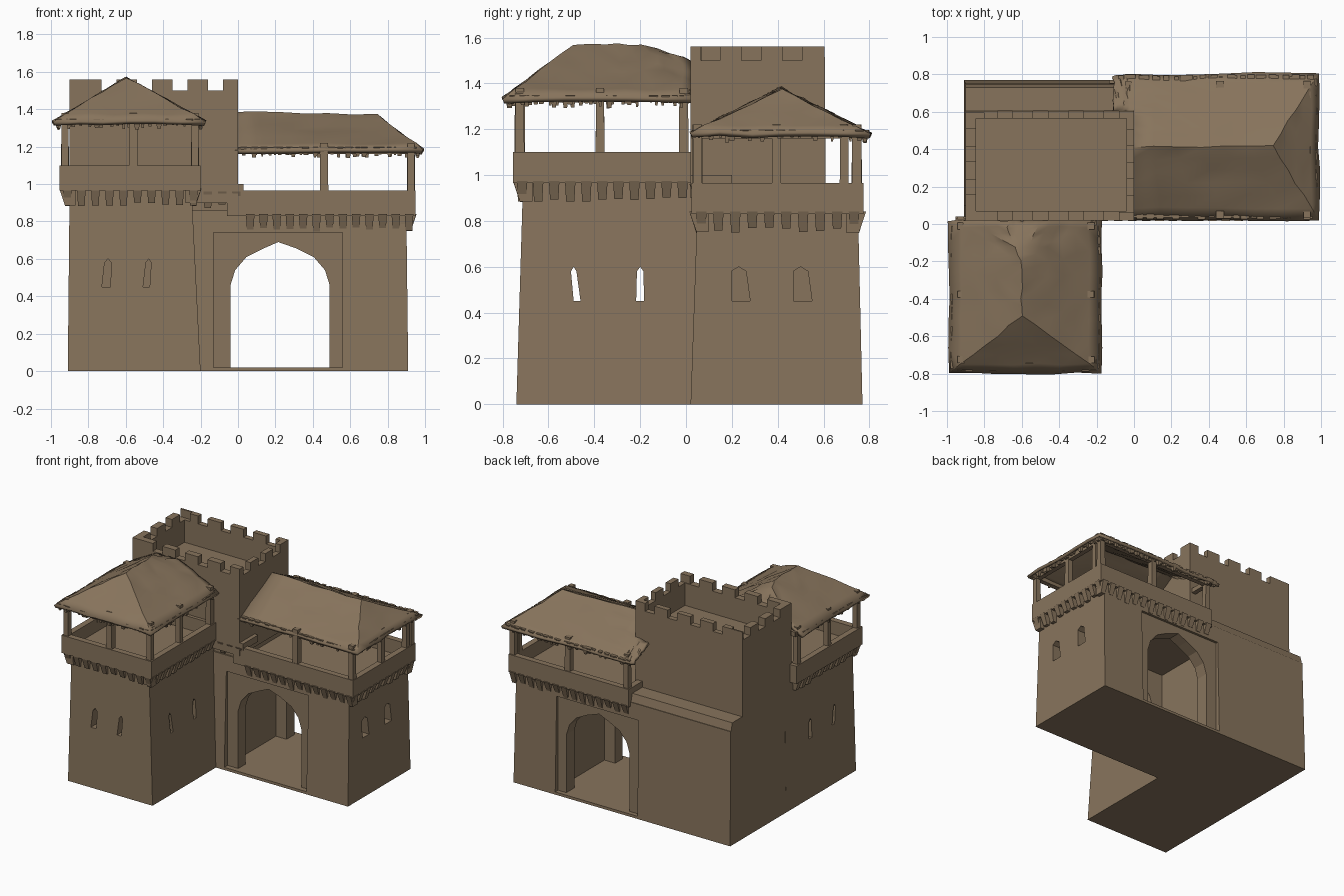
import bpy, bmesh, random
from mathutils import Vector

random.seed(4)
if "Cube" in bpy.data.objects:
    bpy.data.objects.remove(bpy.data.objects["Cube"], do_unlink=True)

stone = bpy.data.materials.new("brown_stone")
stone.use_nodes = True
COLOUR = (0.245, 0.175, 0.108, 1)
stone.diffuse_color = COLOUR
stone.node_tree.nodes["Principled BSDF"].inputs["Base Color"].default_value = COLOUR


def finish(name, bm):
    bmesh.ops.recalc_face_normals(bm, faces=bm.faces)
    mesh = bpy.data.meshes.new(name)
    bm.to_mesh(mesh)
    bm.free()
    mesh.materials.append(stone)
    ob = bpy.data.objects.new(name, mesh)
    bpy.context.collection.objects.link(ob)
    return ob


def block(bm, low, high, z0, z1):
    """Box between two (x0, x1, y0, y1) rectangles, so walls can lean."""
    ring = []
    for (x0, x1, y0, y1), z in ((low, z0), (high, z1)):
        ring.append([bm.verts.new((x, y, z)) for x, y in
                     ((x0, y0), (x1, y0), (x1, y1), (x0, y1))])
    a, b = ring
    bm.faces.new(a[::-1])
    bm.faces.new(b)
    for i in range(4):
        j = (i + 1) % 4
        bm.faces.new((a[i], a[j], b[j], b[i]))


def make_block(name, low, z0, z1, high=None):
    bm = bmesh.new()
    block(bm, low, high or low, z0, z1)
    return finish(name, bm)


def prism(name, points, axis, start, end):
    """Outline in (side, z) pushed along x or y."""
    bm = bmesh.new()
    face = bm.faces.new([bm.verts.new((start, s, z) if axis == "x" else (s, start, z))
                         for s, z in points])
    out = bmesh.ops.extrude_face_region(bm, geom=[face])
    move = Vector((end - start, 0, 0)) if axis == "x" else Vector((0, end - start, 0))
    bmesh.ops.translate(bm, vec=move, verts=[v for v in out["geom"]
                                             if isinstance(v, bmesh.types.BMVert)])
    return finish(name, bm)


def carve(ob, cutters):
    for c in cutters:
        mod = ob.modifiers.new("cut", "BOOLEAN")
        mod.operation = "DIFFERENCE"
        mod.solver = "EXACT"
        mod.object = c
    graph = bpy.context.evaluated_depsgraph_get()
    mesh = bpy.data.meshes.new_from_object(ob.evaluated_get(graph))
    ob.modifiers.clear()
    ob.data = mesh
    for c in cutters:
        bpy.data.objects.remove(c, do_unlink=True)


def slit(centre, width, lean=0.01):
    w = width / 2
    return [(centre - w, 0.45), (centre + w, 0.45), (centre + w * 0.8 - lean, 0.58),
            (centre - lean, 0.60), (centre - w * 0.8 - lean, 0.58)]


# Gatehouse with a vaulted hall, arches on both sides and window niches
gate = make_block("gatehouse", (-0.91, 0.91, 0.02, 0.77), 0, 0.86, (-0.9, 0.9, 0.05, 0.75))
half = [(0.265, 0.02), (0.265, 0.46), (0.24, 0.54), (0.18, 0.61), (0.09, 0.655)]
mid = 0.225
arch = ([(mid + s, z) for s, z in half] + [(mid - 0.01, 0.69)]
        + [(mid - s, z) for s, z in half[::-1]])
carve(gate, [
    make_block("front_panel", (-0.13, 0.56, -0.1, 0.06), 0.02, 0.74),
    make_block("back_panel", (-0.13, 0.56, 0.735, 0.9), 0.02, 0.74),
    make_block("hall", (-0.13, 0.58, 0.15, 0.64), 0.02, 0.74),
    prism("archway", arch, "y", -0.2, 1),
    prism("niche", slit(0.24, 0.08), "x", 0.84, 1),
    prism("niche", slit(0.51, 0.08), "x", 0.84, 1)])

# Lower tower with arrow slits
tower = make_block("tower", (-0.91, -0.2, -0.74, 0.1), 0, 1.0, (-0.9, -0.25, -0.71, 0.1))
carve(tower, [
    prism("slits", slit(-0.475, 0.03, 0.015), "x", -1.1, 0),
    prism("slits", slit(-0.2, 0.035, 0), "x", -1.1, 0),
    prism("niche", slit(-0.705, 0.045, -0.01), "y", -0.9, -0.66),
    prism("niche", slit(-0.49, 0.035, -0.012), "y", -0.9, -0.66)])

# Keep with open battlements and a ledge behind it
make_block("back_ledge", (-0.9, -0.06, 0.06, 0.75), 0.84, 0.92, (-0.9, -0.06, 0.06, 0.73))
keep = make_block("keep", (-0.9, 0.0, 0.02, 0.61), 0.9, 1.56, (-0.9, 0.0, 0.02, 0.605))
cuts = [make_block("inside", (-0.845, -0.04, 0.07, 0.565), 1.33, 1.7)]
for i in range(4):
    x = -0.12 - 0.19 * i
    cuts.append(make_block("gap", (x - 0.04, x + 0.04, -0.1, 0.8), 1.5, 1.7))
for i in range(3):
    y = 0.107 + 0.178 * i
    cuts.append(make_block("gap", (-0.1, 0.1, y - 0.042, y + 0.042), 1.5, 1.7))
    y += 0.09
    cuts.append(make_block("gap", (-1, -0.8, y - 0.04, y + 0.04), 1.5, 1.7))
carve(keep, cuts)
make_block("keep_footing", (-0.22, 0.03, 0.02, 0.2), 0.95, 1.0)


# Parapets, posts and beams of the two roofed galleries
def gallery(name, rect, floor, base, rail, eave, posts):
    x0, x1, y0, y1 = rect
    t = 0.045
    wall = make_block(name + "_parapet", rect, base, rail)
    carve(wall, [make_block("well", (x0 + t, x1 - t, y0 + t, y1 - t), floor, rail + 1)])
    bm = bmesh.new()
    for px, py in posts:
        r = random.uniform(0.019, 0.024)
        block(bm, (px - r, px + r, py - r, py + r),
              (px - r * 0.9, px + r * 0.9, py - r * 0.9, py + r * 0.9), rail - 0.03, eave + 0.04)
    finish(name + "_posts", bm)
    bm = bmesh.new()
    for r in ((x0, x1, y0 + 0.01, y0 + t), (x0, x1, y1 - t, y1 - 0.01),
              (x0 + 0.01, x0 + t, y0, y1), (x1 - t, x1 - 0.01, y0, y1)):
        block(bm, r, r, eave - 0.02, eave + 0.015)
    finish(name + "_beams", bm)


gallery("tower_gallery", (-0.955, -0.2, -0.755, 0.04), 1.0, 0.965, 1.1, 1.34,
        [(x, y) for x in (-0.925, -0.23) for y in (-0.725, -0.375, -0.01)]
        + [(-0.56, -0.725)])
gallery("gate_gallery", (-0.06, 0.95, 0.025, 0.775), 0.86, 0.83, 0.965, 1.18,
        [(x, y) for x in (0.46, 0.925) for y in (0.05, 0.745)]
        + [(0.925, 0.395), (-0.03, 0.745), (0.925, 0.69)])


# Tapered corbels under the parapets
def corbels(name, start, end, out, top, drop=0.085, step=0.072):
    a, b, o = Vector(start), Vector(end), Vector(out)
    along = (b - a).normalized()
    n = max(1, round((b - a).length / step))
    bm = bmesh.new()
    for i in range(n):
        c = a.lerp(b, (i + 0.5) / n)
        d = drop * random.uniform(0.8, 1.1)
        rects = []
        for width, depth in ((0.018, 0.025), (0.023, 0.055)):
            pts = [c + along * s * width + o * f for s in (-1, 1) for f in (-0.03, depth)]
            xs, ys = [p.x for p in pts], [p.y for p in pts]
            rects.append((min(xs), max(xs), min(ys), max(ys)))
        block(bm, rects[0], rects[1], top - d, top)
    finish(name, bm)


corbels("tower_front_corbels", (-0.95, -0.7), (-0.2, -0.7), (0, -1), 0.975)
corbels("tower_left_corbels", (-0.9, -0.75), (-0.9, 0.02), (-1, 0), 0.975)
corbels("tower_right_corbels", (-0.25, -0.75), (-0.25, 0.02), (1, 0), 0.975)
corbels("keep_corbels", (-0.2, 0.07), (0.03, 0.07), (0, -1), 0.96)
corbels("gate_front_corbels", (0.03, 0.07), (0.95, 0.07), (0, -1), 0.84)
corbels("gate_side_corbels", (0.9, 0.03), (0.9, 0.77), (1, 0), 0.84)
corbels("gate_back_corbels", (-0.06, 0.73), (0.95, 0.73), (0, 1), 0.84)


# Uneven thatched roofs
def roof(name, points, faces):
    bm = bmesh.new()
    vs = [bm.verts.new(p) for p in points]
    for f in faces:
        bm.faces.new([vs[i] for i in f])
    bmesh.ops.subdivide_edges(bm, edges=bm.edges[:], cuts=5, use_grid_fill=True)
    bmesh.ops.triangulate(bm, faces=bm.faces[:])
    for v in bm.verts:
        j = 0.006
        v.co += Vector([random.uniform(-j, j) for _ in range(3)])
    ob = finish(name, bm)
    if sum(p.normal.z for p in ob.data.polygons) < 0:
        ob.data.flip_normals()
    mod = ob.modifiers.new("thickness", "SOLIDIFY")
    mod.thickness = 0.022
    mod.offset = -1
    bpy.context.view_layer.objects.active = ob
    bpy.ops.object.select_all(action="DESELECT")
    ob.select_set(True)
    bpy.ops.object.shade_smooth_by_angle()


def fringe(name, start, end, z):
    a, b = Vector(start), Vector(end)
    n = int((b - a).length / 0.035)
    bm = bmesh.new()
    for i in range(n):
        c = a.lerp(b, (i + random.random()) / n)
        w, d = random.uniform(0.008, 0.02), random.uniform(0.015, 0.045)
        block(bm, (c.x - w / 2, c.x + w / 2, c.y - w / 2, c.y + w / 2),
              (c.x - w, c.x + w, c.y - w, c.y + w), z - d, z + 0.012)
    finish(name, bm)


E = 1.335
roof("tower_roof",
     [(-0.99, -0.8, E), (-0.17, -0.8, E), (-0.17, 0.02, E), (-0.99, 0.02, E),
      (-0.6, -0.49, 1.57), (-0.6, -0.2, 1.57), (-0.7, 0.02, 1.5), (-0.5, 0.02, 1.5)],
     [(0, 1, 4), (1, 2, 5, 4), (0, 4, 5, 3), (3, 5, 6), (6, 5, 7), (7, 5, 2)])
E = 1.185
roof("gate_roof",
     [(-0.02, 0.02, E), (0.99, 0.02, E), (0.99, 0.81, E), (-0.02, 0.8, E),
      (-0.02, 0.41, 1.385), (0.74, 0.42, 1.37),
      (-0.02, 0.61, 1.285), (-0.11, 0.61, 1.275), (-0.11, 0.79, E)],
     [(0, 1, 5, 4), (1, 2, 5), (4, 5, 6), (6, 5, 2, 3), (7, 6, 3, 8)])

for tag, (x0, x1, y0, y1), z in (("tower", (-0.96, -0.2, -0.77, 0.0), 1.335),
                                 ("gate", (0.02, 0.96, 0.045, 0.78), 1.185)):
    fringe(tag + "_front_thatch", (x0, y0), (x1, y0), z)
    fringe(tag + "_right_thatch", (x1, y0), (x1, y1), z)
    if tag == "tower":
        fringe("tower_left_thatch", (x0, y0), (x0, y1), z)
    else:
        fringe("gate_back_thatch", (-0.09, y1), (x1, y1), z)
